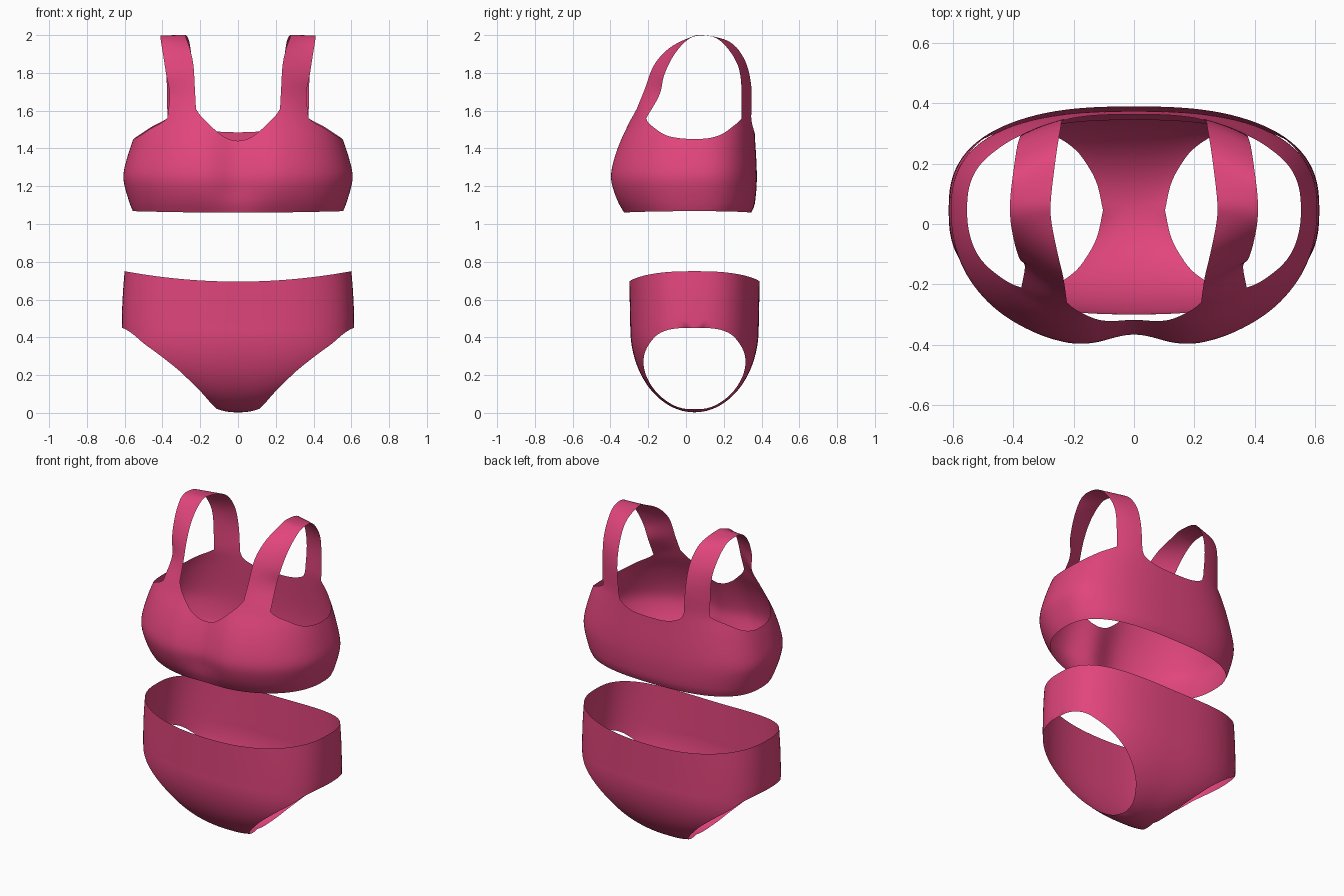
import bpy, bmesh, math
from mathutils import Vector

if "Cube" in bpy.data.objects:
    bpy.data.objects.remove(bpy.data.objects["Cube"])

YC = 0.045  # y of the body axis

pink = bpy.data.materials.new("pink fabric")
pink.diffuse_color = (0.75, 0.06, 0.2, 1)
pink.use_nodes = True
pink.node_tree.nodes["Principled BSDF"].inputs["Base Color"].default_value = pink.diffuse_color


def curve(pts, x):
    """Smooth interpolation through (key, value) pairs; value may be a Vector."""
    n = len(pts)
    x = min(max(x, pts[0][0]), pts[-1][0])
    i = 0
    while i < n - 2 and x > pts[i + 1][0]:
        i += 1

    def slope(k):
        a, b = pts[max(k - 1, 0)], pts[min(k + 1, n - 1)]
        return (b[1] - a[1]) / (b[0] - a[0])
    (x0, p0), (x1, p1) = pts[i], pts[i + 1]
    h = x1 - x0
    t = (x - x0) / h
    return (p0 * (2*t**3 - 3*t**2 + 1) + slope(i) * (h * (t**3 - 2*t**2 + t))
            + p1 * (3*t**2 - 2*t**3) + slope(i + 1) * (h * (t**3 - t**2)))


def rounded(u, p):
    return max(0.0, 1 - min(u, 1) ** p) ** (1 / p)


def add_grid(bm, rows):
    """Skin rows of points, together with the mirror image across x = 0."""
    for side in (1, -1):
        vs = [[bm.verts.new((side * c[0], c[1], c[2])) for c in r] for r in rows]
        for r0, r1 in zip(vs, vs[1:]):
            for k in range(len(r0) - 1):
                bm.faces.new((r0[k], r0[k + 1], r1[k + 1], r1[k]))


def finish(bm, name):
    bmesh.ops.remove_doubles(bm, verts=bm.verts, dist=0.0008)
    bmesh.ops.recalc_face_normals(bm, faces=bm.faces)
    me = bpy.data.meshes.new(name)
    bm.to_mesh(me)
    bm.free()
    me.materials.append(pink)
    me.polygons.foreach_set("use_smooth", [True] * len(me.polygons))
    ob = bpy.data.objects.new(name, me)
    bpy.context.collection.objects.link(ob)


# ---- Briefs: waist section above, elliptical sling with leg openings below
LEG = [(0, .615), (2, .6), (7, .56), (14.6, .5), (23.8, .4), (34.6, .3),
       (51, .2), (65, .148), (75, .122), (90, .103)]      # angle -> half width
CURL = [(0, .615), (35, .6), (65, .4), (90, .25)]         # angle -> section width
N = 28
bm = bmesh.new()
for s in (-1, 1):                                         # front, back
    rows = []
    for j in range(9):                                    # waist down to leg top
        v = 1 - j / 8
        row = []
        for i in range(N + 1):
            u = math.sin(i / N * math.pi / 2)
            a = 0.615 - 0.015 * v * v
            z = 0.45 + v * (0.245 + 0.055 * u * u)
            row.append((a * u, YC + s * (0.34 + 0.005 * v) * rounded(u, 2.6), z))
        rows.append(row)
    for j in range(1, 37):                                # leg top down to crotch
        ang = 90 * (j / 36) ** 1.5
        xe, a = curve(LEG, ang), curve(CURL, ang)
        phi = math.radians(ang)
        row = []
        for i in range(N + 1):
            x = xe * math.sin(i / N * math.pi / 2)
            f = rounded(x / a, 2.6)
            row.append((x, YC + s * 0.34 * math.cos(phi) * f,
                        0.45 - 0.447 * math.sin(phi) * f))
        rows.append(row)
    add_grid(bm, rows)
finish(bm, "briefs")

# ---- Bra top: section sizes by height
WIDTH = [(1.06, .553), (1.1, .57), (1.2, .6), (1.26, .607), (1.35, .587),
         (1.46, .55), (1.56, .505), (1.64, .49)]
FRONT = [(1.06, .385), (1.12, .425), (1.2, .457), (1.26, .465), (1.35, .447),
         (1.45, .41), (1.55, .36), (1.62, .33)]
BACK = [(1.06, .3), (1.1, .318), (1.25, .33), (1.5, .318), (1.62, .315)]
DIP = [(1.06, .015), (1.2, .05), (1.45, .05), (1.6, .02)]
U0, U1 = 0.45, 0.74                                       # strap base
NECK = {-1: [(0, 1.44), (.09, 1.45), (.185, 1.48), (.3, 1.53), (.4, 1.575), (U0, 1.61)],
        1: [(0, 1.485), (.2, 1.49), (.34, 1.51), (.42, 1.535), (U0, 1.565)]}
ARM = {-1: [(U1, 1.56), (.777, 1.54), (.868, 1.507), (.95, 1.468), (1, 1.45)],
       1: [(U1, 1.56), (.78, 1.545), (.87, 1.515), (.95, 1.475), (1, 1.45)]}


def top_edge(s, u):
    if u <= U0:
        return curve(NECK[s], u)
    if u >= U1:
        return curve(ARM[s], u)
    t = (u - U0) / (U1 - U0)
    return NECK[s][-1][1] * (1 - t) + ARM[s][0][1] * t


def body(s, u, z):
    x = curve(WIDTH, z) * u
    if s < 0:
        y = YC - curve(FRONT, z) * rounded(u, 2.2)
        y += curve(DIP, z) * math.exp(-(x / 0.13) ** 2)
    else:
        y = YC + curve(BACK, z) * rounded(u, 2.6)
    return Vector((x, y, z))


K = 8
strap_us = [U0 + (U1 - U0) * i / K for i in range(K + 1)]
cols = [U0 * i / 14 for i in range(14)] + strap_us
start = math.asin(U1)
cols += [math.sin(start + (math.pi / 2 - start) * i / 16) for i in range(1, 17)]

bm = bmesh.new()
for s in (-1, 1):                                         # band, front and back
    rows = []
    for j in range(19):
        row = []
        for u in cols:
            low = 1.06 + 0.008 * u * u
            row.append(body(s, u, low + (top_edge(s, u) - low) * j / 18))
        rows.append(row)
    add_grid(bm, rows)

# Shoulder straps: a ribbon between an inner and an outer edge path
base = {s: [body(s, u, top_edge(s, u)) for u in strap_us] for s in (-1, 1)}
inner = [base[-1][0], (.228, -.22, 1.71), (.236, -.17, 1.84), (.255, -.09, 1.93),
         (.275, .015, 1.985), (.275, .09, 2), (.258, .23, 1.965),
         (.245, .31, 1.87), (.238, .345, 1.735), base[1][0]]
outer = [base[-1][-1], (.362, -.14, 1.685), (.38, -.115, 1.79), (.397, -.06, 1.9),
         (.41, .015, 1.98), (.41, .09, 1.998), (.4, .175, 1.975),
         (.388, .255, 1.88), (.378, .29, 1.77), base[1][-1]]
inner, outer = ([(i / 9, Vector(p)) for i, p in enumerate(e)] for e in (inner, outer))
rows = []
for j in range(49):
    v = j / 48
    a, b = curve(inner, v), curve(outer, v)
    row = []
    for i in range(K + 1):
        p = a.lerp(b, i / K)
        for s, w in ((-1, 1 - v * 3), (1, 1 - (1 - v) * 3)):  # blend into the band
            if w > 0:
                p = p + (base[s][i] - base[s][0].lerp(base[s][K], i / K)) * w
        row.append(p)
    rows.append(row)
add_grid(bm, rows)
finish(bm, "bra_top")
